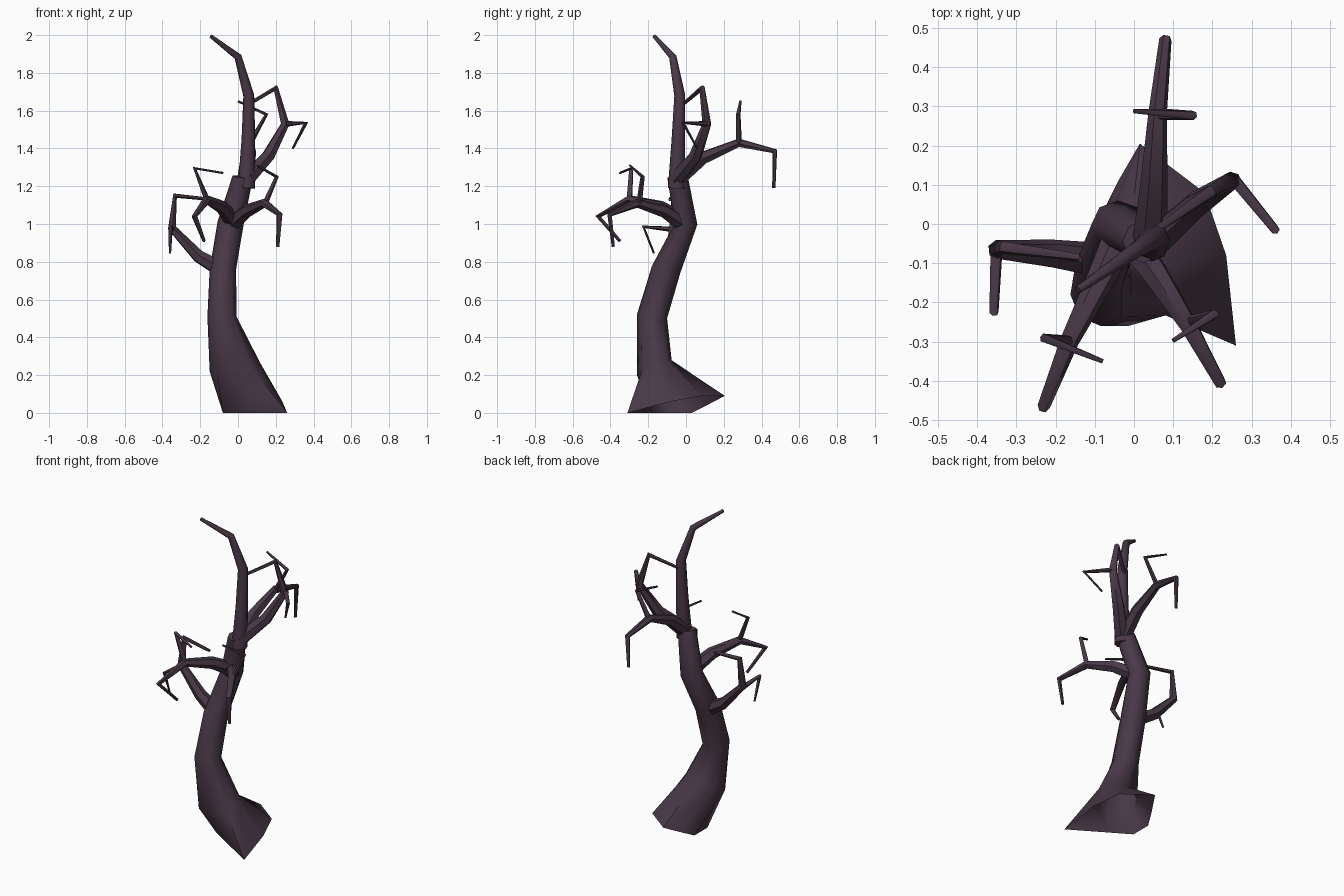
import bpy, bmesh, math
from mathutils import Vector

if "Cube" in bpy.data.objects:
    bpy.data.objects.remove(bpy.data.objects["Cube"])

bark = bpy.data.materials.new("dark_plum_bark")
bark.diffuse_color = (0.066, 0.040, 0.062, 1)
bark.use_nodes = True
bark.node_tree.nodes["Principled BSDF"].inputs["Base Color"].default_value = bark.diffuse_color


def finish(name, rings, cap_start=True):
    """Skin a list of equal-length vertex rings into one smooth object."""
    bm = bmesh.new()
    loops = [[bm.verts.new(p) for p in r] for r in rings]
    n = len(loops[0])
    for a, b in zip(loops, loops[1:]):
        for i in range(n):
            j = (i + 1) % n
            bm.faces.new((a[i], a[j], b[j], b[i]))
    bm.faces.new(loops[-1])
    if cap_start:
        bm.faces.new(loops[0][::-1])
        bmesh.ops.recalc_face_normals(bm, faces=bm.faces)
    me = bpy.data.meshes.new(name)
    bm.to_mesh(me)
    bm.free()
    me.materials.append(bark)
    ob = bpy.data.objects.new(name, me)
    bpy.context.collection.objects.link(ob)
    bpy.ops.object.select_all(action='DESELECT')
    ob.select_set(True)
    bpy.context.view_layer.objects.active = ob
    bpy.ops.object.shade_smooth_by_angle(angle=math.radians(55))
    return ob


def limb(name, path, radii, sides=6):
    """Tapered tube along a bent path, with rings mitred at each bend."""
    pts = [Vector(p) for p in path]
    dirs = [(b - a).normalized() for a, b in zip(pts, pts[1:])]
    side = dirs[0].orthogonal().normalized()
    rings = []
    for i, (p, r) in enumerate(zip(pts, radii)):
        d_in, d_out = dirs[max(i - 1, 0)], dirs[min(i, len(dirs) - 1)]
        t = (d_in + d_out).normalized()
        if i:
            side = dirs[i - 1].rotation_difference(t) @ side
        side = (side - t * side.dot(t)).normalized()
        up = t.cross(side)
        rings.append([p + r * (side * math.cos(a) + up * math.sin(a))
                      for a in (math.tau * k / sides for k in range(sides))])
        side = t.rotation_difference(d_out) @ side
    return finish(name, rings)


# Trunk: uneven flared foot, then leaning round sections
foot = [(0.235, -0.08, 0.06), (0.18, 0.08, 0.09), (0.015, 0.205, 0.09), (-0.04, 0.11, 0.04),
        (-0.08, 0.03, 0), (-0.08, -0.10, 0), (0.05, -0.18, 0), (0.26, -0.31, 0)]
# centre x, y, z, radius x, radius y, slope along x, slope along y
sections = [(-0.015, -0.168, 0.24, 0.135, 0.092, 0.15, 0.42),
            (-0.085, -0.18, 0.51, 0.077, 0.08, 0.0, -0.12),
            (-0.080, -0.105, 0.76, 0.070, 0.075, 0.0, -0.25),
            (-0.040, 0.0, 1.0, 0.068, 0.060, -0.2, -0.05),
            (0.025, -0.045, 1.25, 0.054, 0.054, -0.1, 0.1)]
rings = [foot]
for x, y, z, rx, ry, sx, sy in sections:
    ring = []
    for k in range(8):
        dx, dy = rx * math.cos(k * math.tau / 8), ry * math.sin(k * math.tau / 8)
        ring.append((x + dx, y + dy, z + sx * dx + sy * dy))
    rings.append(ring)
finish("trunk", rings, cap_start=False)

# Upper trunk bending to the crooked tip
limb("upper_trunk",
     [(0.045, -0.05, 1.19), (0.055, -0.04, 1.45), (0.057, -0.033, 1.68),
      (0.0, -0.07, 1.885), (-0.143, -0.168, 1.994)],
     [0.046, 0.036, 0.029, 0.020, 0.010], 8)

# Branches: main bent path, plus one side twig starting from the joint (third point on)
branches = {
    "left_branch": (
        [(-0.10, -0.09, 0.765), (-0.21, -0.075, 0.83), (-0.35, -0.065, 0.98),
         (-0.333, -0.06, 1.15), (-0.14, -0.085, 1.13)],
        [(-0.35, -0.055, 0.97), (-0.357, -0.225, 0.985), (-0.36, -0.17, 0.845)]),
    "front_left_branch": (
        [(-0.03, -0.02, 1.02), (-0.085, -0.14, 1.09), (-0.165, -0.30, 1.13),
         (-0.23, -0.465, 1.04), (-0.18, -0.35, 0.91)],
        [(-0.16, -0.30, 1.12), (-0.23, -0.29, 1.295), (-0.08, -0.35, 1.27)]),
    "front_right_branch": (
        [(-0.02, -0.03, 1.01), (0.05, -0.12, 1.07), (0.14, -0.26, 1.11),
         (0.22, -0.405, 1.05), (0.21, -0.385, 0.88)],
        [(0.14, -0.25, 1.10), (0.205, -0.23, 1.25), (0.10, -0.297, 1.31)]),
    "back_branch": (
        [(0.04, -0.04, 1.24), (0.05, 0.09, 1.35), (0.06, 0.28, 1.43),
         (0.08, 0.47, 1.385), (0.075, 0.465, 1.19)],
        [(0.06, 0.28, 1.42), (0.15, 0.277, 1.58), (0.0, 0.288, 1.65)]),
    "right_branch": (
        [(0.05, -0.05, 1.24), (0.16, 0.05, 1.36), (0.25, 0.11, 1.53),
         (0.20, 0.085, 1.72), (0.05, -0.02, 1.63)],
        [(0.25, 0.12, 1.53), (0.36, -0.015, 1.535), (0.29, 0.06, 1.40)]),
}
for name, (main, twig) in branches.items():
    limb(name, main, [0.044, 0.036, 0.024, 0.016, 0.009])
    limb(name + "_twig", twig, [0.016, 0.012, 0.006])
